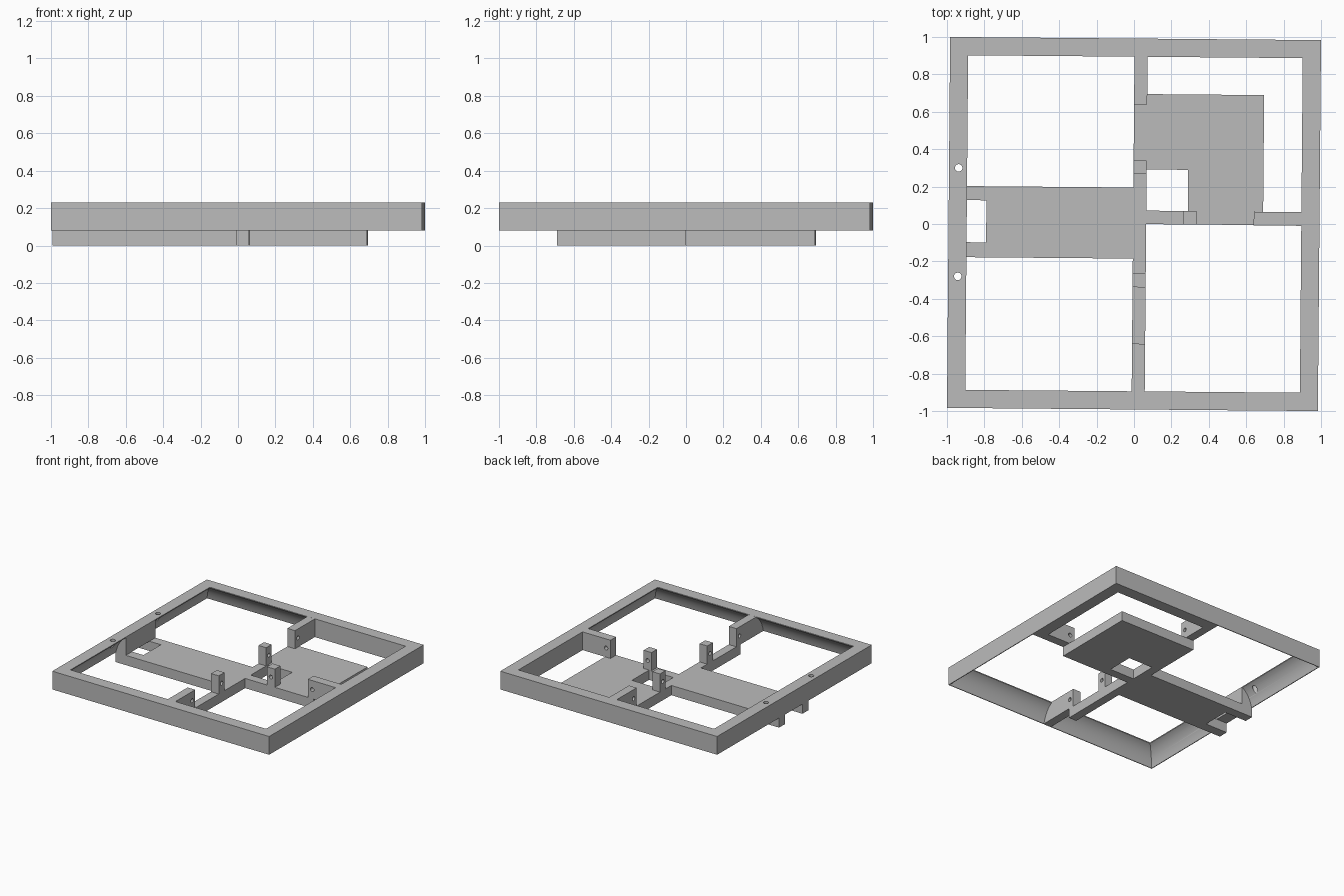
import bpy, bmesh, math
from mathutils import Matrix

if "Cube" in bpy.data.objects:
    bpy.data.objects.remove(bpy.data.objects["Cube"])

TURN = -0.0085           # slight turn of the whole assembly about z
H = 0.9915               # half side of the frame
Z0, Z1 = 0.08, 0.23      # underside and top of the frame

grey = bpy.data.materials.new("light_grey")
grey.diffuse_color = (0.5, 0.5, 0.5, 1)
grey.use_nodes = True
grey.node_tree.nodes["Principled BSDF"].inputs["Base Color"].default_value = grey.diffuse_color


def finish(name, bm):
    bmesh.ops.recalc_face_normals(bm, faces=bm.faces)
    me = bpy.data.meshes.new(name)
    bm.to_mesh(me)
    bm.free()
    me.materials.append(grey)
    ob = bpy.data.objects.new(name, me)
    ob.rotation_euler.z = TURN
    bpy.context.collection.objects.link(ob)
    return ob


def box(name, x0, x1, y0, y1, z0, z1):
    bm = bmesh.new()
    bmesh.ops.create_cube(bm, size=1)
    for v in bm.verts:
        v.co = ((x0 + x1) / 2 + v.co.x * (x1 - x0),
                (y0 + y1) / 2 + v.co.y * (y1 - y0),
                (z0 + z1) / 2 + v.co.z * (z1 - z0))
    return finish(name, bm)


def rod(center, axis, r, length=0.4):
    turn = {'X': Matrix.Rotation(math.pi / 2, 4, 'Y'),
            'Y': Matrix.Rotation(math.pi / 2, 4, 'X'),
            'Z': Matrix.Identity(4)}[axis]
    bm = bmesh.new()
    bmesh.ops.create_cone(bm, cap_ends=True, segments=24, radius1=r, radius2=r,
                          depth=length, matrix=Matrix.Translation(center) @ turn)
    return finish("hole_cutter", bm)


def cut(ob, cutter):
    mod = ob.modifiers.new("cut", 'BOOLEAN')
    mod.operation, mod.solver, mod.object = 'DIFFERENCE', 'EXACT', cutter
    bpy.context.view_layer.objects.active = ob
    bpy.ops.object.modifier_apply(modifier=mod.name)
    bpy.data.objects.remove(cutter)


def smooth(ob):
    bpy.ops.object.select_all(action='DESELECT')
    ob.select_set(True)
    bpy.context.view_layer.objects.active = ob
    bpy.ops.object.shade_smooth_by_angle(angle=math.radians(30))


# Square frame: mitred sweep of a section with a hollowed inner underside
section = [(0, Z0), (0, Z1), (0.097, Z1)]
N = 12
for i in range(N + 1):
    t = i / N
    a, b, c = (1 - t) ** 2, 2 * t * (1 - t), t * t
    section.append((a * 0.097 + b * 0.03 + c * 0.006,
                    a * (Z1 - 0.008) + b * (Z1 - 0.045) + c * Z0))
bm = bmesh.new()
rings = [[bm.verts.new((sx * (H - d), sy * (H - d), z)) for d, z in section]
         for sx, sy in ((-1, -1), (1, -1), (1, 1), (-1, 1))]
n = len(section)
for k in range(4):
    p, q = rings[k], rings[(k + 1) % 4]
    for i in range(n):
        j = (i + 1) % n
        bm.faces.new((p[i], q[i], q[j], p[j]))
frame = finish("outer_frame", bm)
for y in (0.292, -0.288):
    cut(frame, rod((-0.94, y, 0.2), 'Z', 0.02))
smooth(frame)

# Solid stretches of the frame: one quadrant and the anchor of the plate
E, I, T = H - 0.003, H - 0.097, Z1 - 0.0005
box("solid_back_rail", 0.0, E, I, E, Z0, T)
box("solid_right_rail", I, E, 0.0, E, Z0, T)
box("plate_anchor", -E, -I, -0.185, 0.195, Z0, T)

# Base plate with forked end, strap and a square window
outline = [(-0.99, -0.185), (-0.005, -0.185), (-0.005, -0.69), (0.065, -0.69),
           (0.065, 0), (0.69, 0), (0.69, 0.695), (-0.005, 0.695),
           (-0.005, 0.195), (-0.99, 0.195), (-0.99, 0.12), (-0.79, 0.12),
           (-0.79, -0.105), (-0.99, -0.105)]
bm = bmesh.new()
face = bm.faces.new([bm.verts.new((x, y, 0)) for x, y in outline])
top = bmesh.ops.extrude_face_region(bm, geom=[face])["geom"]
bmesh.ops.translate(bm, vec=(0, 0, Z0),
                    verts=[v for v in top if isinstance(v, bmesh.types.BMVert)])
plate = finish("base_plate", bm)
cut(plate, box("window_cutter", 0.065, 0.287, 0.072, 0.292, -0.1, 0.2))

# Beams and posts, each with a pin hole across it
parts = [
    ("back_beam", (-0.005, 0.065, 0.64, E), (0.03, 0.68), 'X'),
    ("front_beam", (-0.005, 0.065, -E, -0.64), (0.03, -0.68), 'X'),
    ("right_beam", (0.64, E, -0.002, 0.071), (0.68, 0.035), 'Y'),
    ("back_post", (-0.005, 0.065, 0.27, 0.34), (0.03, 0.305), 'X'),
    ("front_post", (-0.005, 0.065, -0.338, -0.265), (0.03, -0.302), 'X'),
    ("right_post", (0.265, 0.337, 0.0, 0.071), (0.301, 0.035), 'Y'),
]
for name, (x0, x1, y0, y1), (hx, hy), axis in parts:
    ob = box(name, x0, x1, y0, y1, Z0, T)
    cut(ob, rod((hx, hy, 0.155), axis, 0.016))
    smooth(ob)
